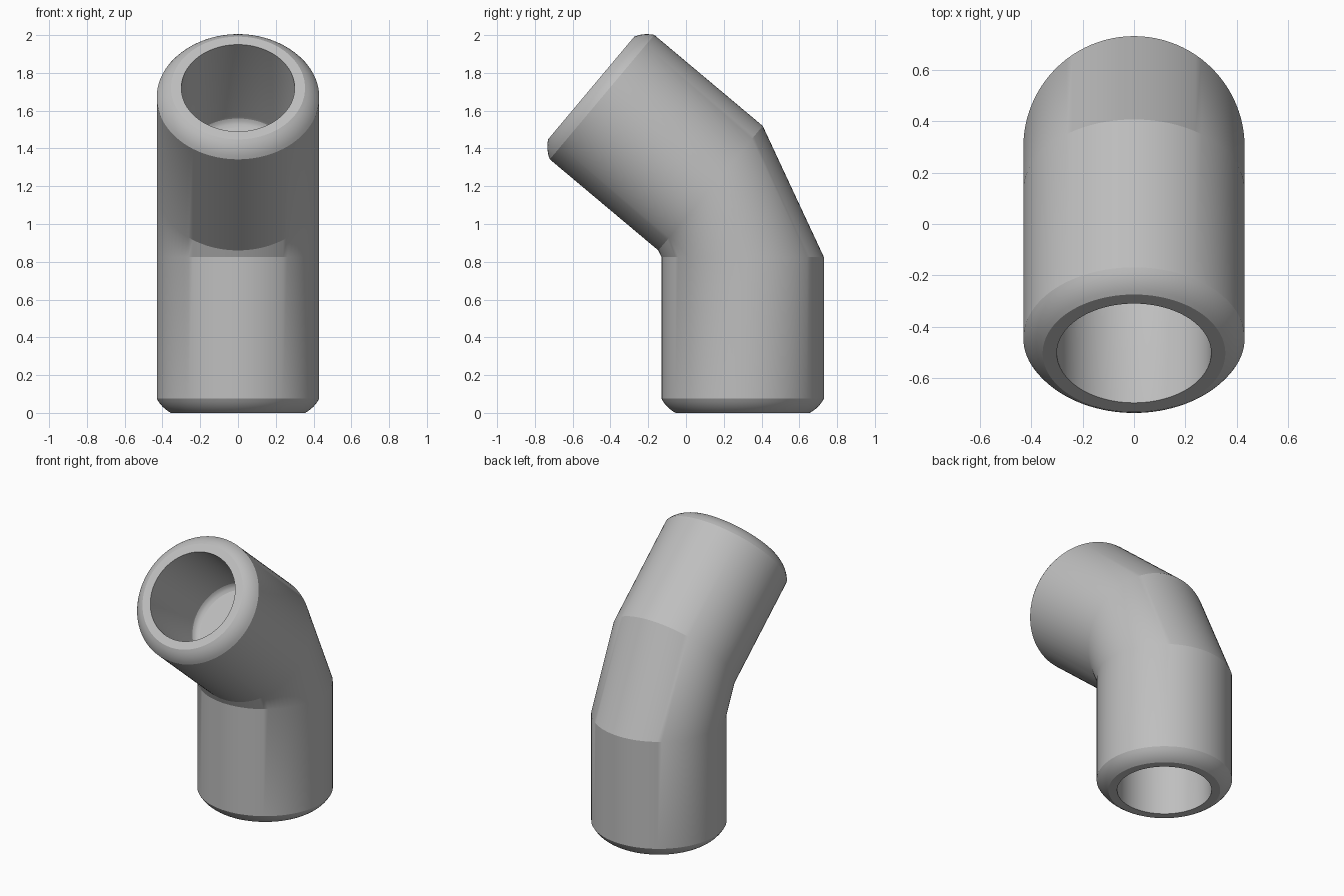
import bpy, bmesh, math
from mathutils import Matrix, Vector

cube = bpy.data.objects.get("Cube")
if cube:
    bpy.data.objects.remove(cube, do_unlink=True)

SIDES = 96
RADIUS, BORE = 0.43, 0.30
LEG = 0.825            # length of each straight leg
BEND = math.radians(50)
LEG_Y = 0.30           # axis of the lower leg
PIVOT = Vector((0, LEG_Y - 0.476, LEG))
BEVEL, BULGE = 0.075, 0.008
SOCKET = 0.59          # depth of the straight part of each socket


def leg_profile():
    """(radius, distance from the open end), from socket floor to the bend."""
    points = []
    # rounded socket floor
    for i in range(5):
        a = math.radians(20 + 70 * i / 4)
        points.append((BORE - 0.06 + 0.06 * math.sin(a), SOCKET + 0.05 * math.cos(a)))
    # bore mouth
    points.append((BORE, 0))
    # softly rounded outer edge
    for i in range(7):
        t = i / 6
        out = BULGE * 4 * t * (1 - t) * math.sqrt(0.5)
        points.append((RADIUS - BEVEL * (1 - t) + out, BEVEL * t - out))
    # end of the straight outer wall
    points.append((RADIUS, LEG))
    return points


def add_ring(bm, radius, z, matrix):
    ring = []
    for i in range(SIDES):
        a = math.tau * i / SIDES
        p = Vector((radius * math.cos(a), LEG_Y + radius * math.sin(a), z))
        ring.append(bm.verts.new(matrix @ p))
    return ring


# Upper leg is the lower one flipped, then swung about the bend pivot
swing = (Matrix.Translation(PIVOT) @ Matrix.Rotation(BEND, 4, 'X')
         @ Matrix.Translation(-PIVOT))
profile = leg_profile()
bm = bmesh.new()
rings = [add_ring(bm, r, d, Matrix.Identity(4)) for r, d in profile]
rings += [add_ring(bm, r, 2 * LEG - d, swing) for r, d in reversed(profile)]

# Skin the walls, with the bend segment between the two legs
for a, b in zip(rings, rings[1:]):
    for i in range(SIDES):
        j = (i + 1) % SIDES
        bm.faces.new((a[i], a[j], b[j], b[i]))

# Socket floors
bm.faces.new(rings[0])
bm.faces.new(rings[-1])
bmesh.ops.recalc_face_normals(bm, faces=bm.faces[:])

mesh = bpy.data.meshes.new("pipe_elbow")
bm.to_mesh(mesh)
bm.free()
elbow = bpy.data.objects.new("pipe_elbow", mesh)
bpy.context.collection.objects.link(elbow)

# Plain grey material
grey = bpy.data.materials.new("plain_grey")
grey.use_nodes = True
colour = (0.52, 0.52, 0.52, 1)
grey.diffuse_color = colour
grey.node_tree.nodes["Principled BSDF"].inputs["Base Color"].default_value = colour
mesh.materials.append(grey)

# Smooth tubes with crisp mitre joints
bpy.ops.object.select_all(action='DESELECT')
elbow.select_set(True)
bpy.context.view_layer.objects.active = elbow
bpy.ops.object.shade_smooth_by_angle(angle=math.radians(20))
